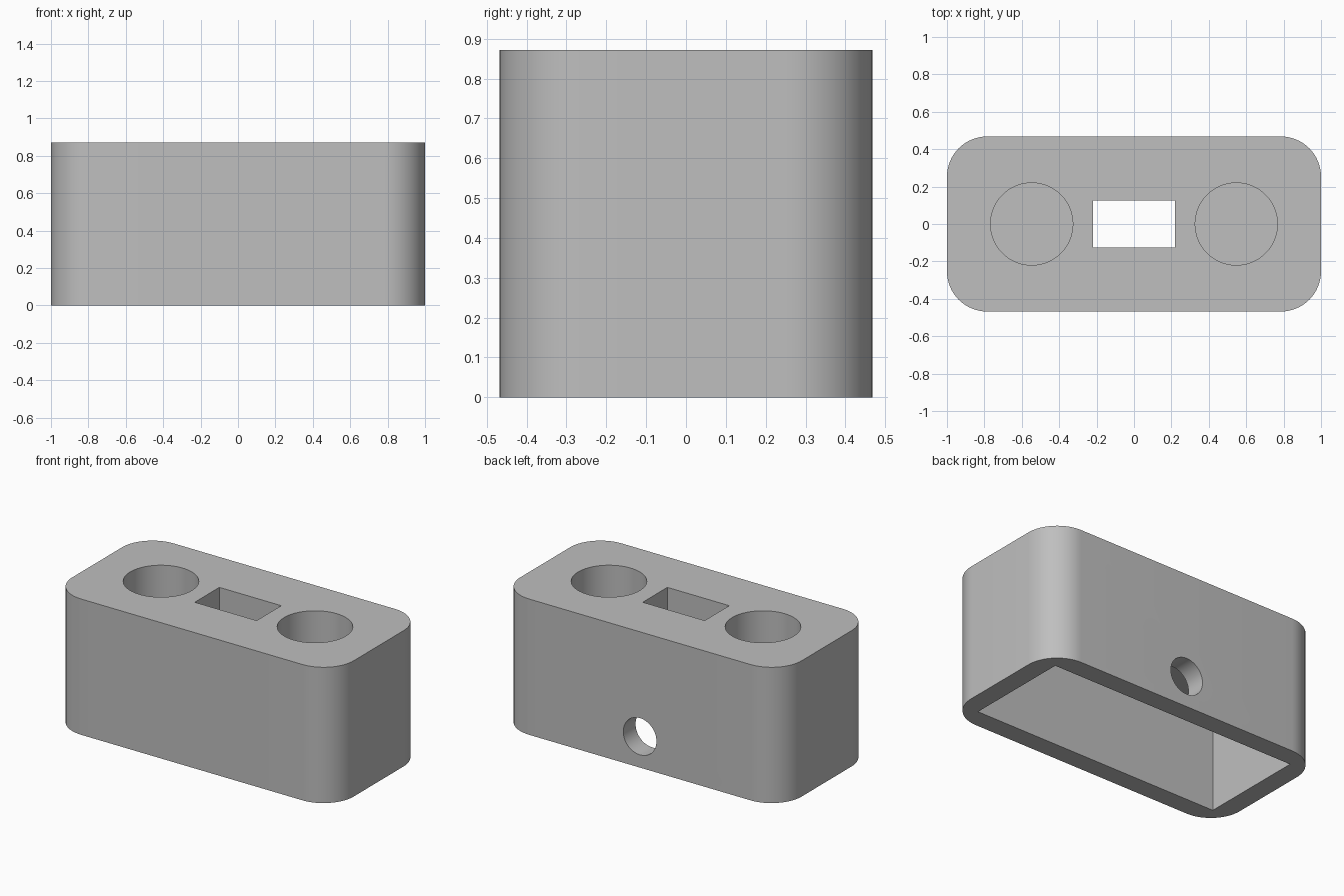
import bpy, bmesh, math
from mathutils import Matrix, Vector

cube = bpy.data.objects.get("Cube")
if cube:
    bpy.data.objects.remove(cube, do_unlink=True)

HEIGHT, WALL = 0.872, 0.125
SIZE_X, SIZE_Y = 2.0, 0.936
CORNER = 0.215
CEILING, POCKET_FLOOR = 0.57, 0.63

grey = bpy.data.materials.new("plain_grey")
grey.use_nodes = True
COLOUR = (0.52, 0.52, 0.52, 1)
grey.diffuse_color = COLOUR
grey.node_tree.nodes["Principled BSDF"].inputs["Base Color"].default_value = COLOUR


def finish(name, bm):
    mesh = bpy.data.meshes.new(name)
    bm.to_mesh(mesh)
    bm.free()
    mesh.materials.append(grey)
    obj = bpy.data.objects.new(name, mesh)
    bpy.context.collection.objects.link(obj)
    return obj


def box(name, width, depth, low, high, radius=0):
    """Box centred in x and y, with optional rounded upright edges."""
    bm = bmesh.new()
    bmesh.ops.create_cube(bm, size=1)
    bmesh.ops.scale(bm, vec=(width, depth, high - low), verts=bm.verts)
    bmesh.ops.translate(bm, vec=(0, 0, (low + high) / 2), verts=bm.verts)
    if radius:
        upright = [e for e in bm.edges
                   if abs(e.verts[0].co.z - e.verts[1].co.z) > 0.1]
        bmesh.ops.bevel(bm, geom=upright, offset=radius, segments=16,
                        profile=0.5, affect='EDGES')
    return finish(name, bm)


def cylinder(name, radius, length, centre, tilt=0):
    bm = bmesh.new()
    place = Matrix.Translation(Vector(centre)) @ Matrix.Rotation(tilt, 4, 'X')
    bmesh.ops.create_cone(bm, cap_ends=True, segments=64, radius1=radius,
                          radius2=radius, depth=length, matrix=place)
    return finish(name, bm)


# Rounded block
body = box("holder_body", SIZE_X, SIZE_Y, 0, HEIGHT, CORNER)

# Open underside, central slot, two round pockets and the rear hole
cutters = [
    box("cavity_cutter", SIZE_X - 2 * WALL, SIZE_Y - 2 * WALL, -0.2, CEILING),
    box("slot_cutter", 0.44, 0.25, 0.3, 1.2),
    cylinder("rear_hole_cutter", 0.118, 0.4, (0, SIZE_Y / 2, 0.2), math.pi / 2),
]
for side in (-1, 1):
    cutters.append(cylinder("pocket_cutter", 0.22, 0.6,
                            (side * 0.547, 0, POCKET_FLOOR + 0.3)))

bpy.ops.object.select_all(action='DESELECT')
body.select_set(True)
bpy.context.view_layer.objects.active = body
for cutter in cutters:
    cutter.hide_render = True
    cut = body.modifiers.new(cutter.name, 'BOOLEAN')
    cut.operation = 'DIFFERENCE'
    cut.solver = 'EXACT'
    cut.object = cutter
    bpy.ops.object.modifier_apply(modifier=cut.name)
    bpy.data.objects.remove(cutter, do_unlink=True)

bpy.ops.object.shade_smooth_by_angle(angle=math.radians(30))
